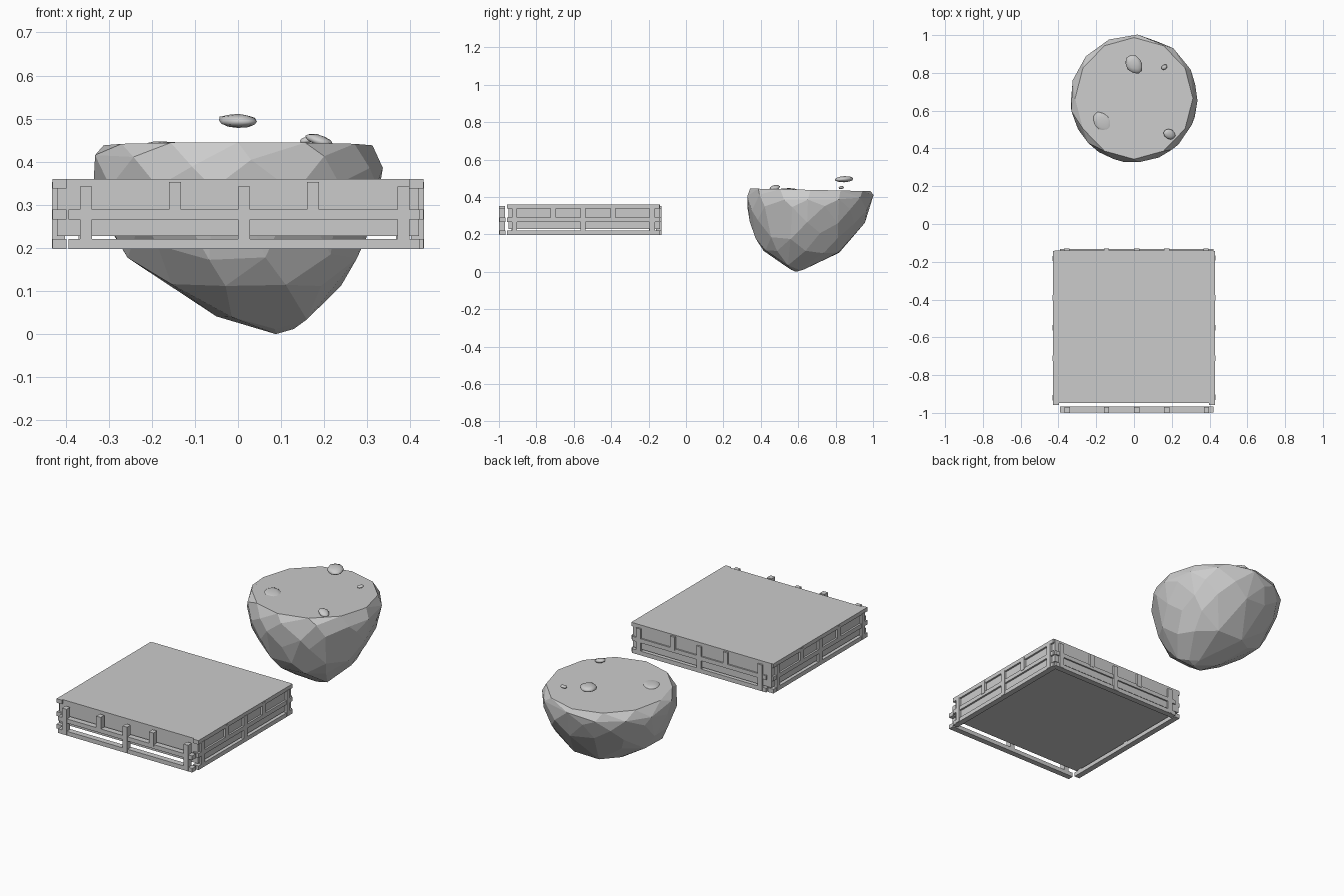
import bpy, bmesh, math, random
from mathutils import Vector, Matrix

if "Cube" in bpy.data.objects:
    bpy.data.objects.remove(bpy.data.objects["Cube"])

random.seed(4)


def finish(name, bm):
    bmesh.ops.recalc_face_normals(bm, faces=bm.faces)
    me = bpy.data.meshes.new(name)
    bm.to_mesh(me)
    bm.free()
    ob = bpy.data.objects.new(name, me)
    bpy.context.collection.objects.link(ob)
    return ob


def add_box(bm, x0, x1, y0, y1, z0, z1):
    m = Matrix.Translation(((x0 + x1) / 2, (y0 + y1) / 2, (z0 + z1) / 2))
    m = m @ Matrix.Diagonal((x1 - x0, y1 - y0, z1 - z0, 1))
    bmesh.ops.create_cube(bm, size=1, matrix=m)


# Platform slab
bm = bmesh.new()
add_box(bm, -0.42, 0.42, -0.948, -0.14, 0.228, 0.36)
finish("platform_slab", bm)


# Railing panel along local x, centred on its middle post, outer side faces -y
def railing(name, loc, turn, top_rail):
    bm = bmesh.new()
    h = 0.407
    rails = [(0.198, 0.221), (0.266, 0.289)]
    if top_rail:
        rails.append((0.338, 0.36))
    for z0, z1 in rails:
        add_box(bm, -h, h, -0.016, 0.016, z0, z1)
    # middle and end posts run full height, the others sit on the middle rail
    for x, z0, z1 in ((-0.367, 0.2, 0.342), (-0.16, 0.28, 0.353), (0, 0.2, 0.342),
                      (0.16, 0.28, 0.353), (0.37, 0.2, 0.342)):
        add_box(bm, x - 0.014, x + 0.014, -0.018, 0.013, z0, z1)
    ob = finish(name, bm)
    ob.location = loc
    ob.rotation_euler.z = turn
    return ob


railing("front_railing", (0.014, -0.982, 0), 0, False)
railing("back_railing", (0.014, -0.148, 0), math.pi, False)
railing("right_railing", (0.414, -0.55, 0), math.pi / 2, True)
railing("left_railing", (-0.414, -0.55, 0), -math.pi / 2, True)

# Floating rock: hull of jittered rings (z, x min, x max, y min, y max, sides)
rings = [
    (0.40, -0.335, 0.333, 0.33, 1.0, 13),
    (0.345, -0.332, 0.331, 0.328, 0.986, 13),
    (0.27, -0.306, 0.313, 0.343, 0.955, 13),
    (0.19, -0.262, 0.285, 0.37, 0.905, 12),
    (0.115, -0.185, 0.238, 0.41, 0.83, 10),
    (0.05, -0.05, 0.175, 0.49, 0.72, 7),
    (0.012, 0.045, 0.13, 0.56, 0.63, 4),
]
bm = bmesh.new()
for i in range(12):
    a = math.tau * i / 12 + math.pi / 2
    y = 0.665 + 0.322 * math.sin(a)
    bm.verts.new((0.312 * math.cos(a), y, 0.438 - 0.022 * (y - 0.665)))
for k, (z, x0, x1, y0, y1, n) in enumerate(rings):
    for i in range(n):
        a = math.tau * (i + 0.5 * (k % 2) + random.uniform(-0.15, 0.15)) / n
        bm.verts.new(((x0 + x1) / 2 + (x1 - x0) / 2 * math.cos(a) * 1.01,
                      (y0 + y1) / 2 + (y1 - y0) / 2 * math.sin(a) * 1.01,
                      z + (random.uniform(-0.018, 0.018) if k < 6 else 0)))
bm.verts.new((0.088, 0.588, 0.0))
res = bmesh.ops.convex_hull(bm, input=bm.verts[:])
bmesh.ops.delete(bm, geom=[v for v in bm.verts if not v.link_faces], context='VERTS')
bmesh.ops.dissolve_limit(bm, angle_limit=math.radians(7), verts=bm.verts[:], edges=bm.edges[:])
finish("floating_rock", bm)

# Pebbles: location, radii, turn, tilt
pebbles = [
    ((0.0, 0.845, 0.495), (0.053, 0.043, 0.016), -0.9, 0.05),
    ((0.16, 0.83, 0.45), (0.018, 0.013, 0.008), 0.6, -0.2),
    ((0.188, 0.475, 0.45), (0.034, 0.026, 0.012), -0.5, 0.3),
    ((-0.165, 0.535, 0.436), (0.065, 0.045, 0.011), -0.9, 0.05),
]
for i, (loc, rad, turn, tilt) in enumerate(pebbles):
    bm = bmesh.new()
    bmesh.ops.create_icosphere(bm, subdivisions=2, radius=1)
    for v in bm.verts:
        v.co *= random.uniform(0.93, 1.05)
    bmesh.ops.scale(bm, vec=Vector(rad), verts=bm.verts)
    for f in bm.faces:
        f.smooth = True
    ob = finish(f"pebble_{i + 1}", bm)
    ob.location = loc
    ob.rotation_euler = (0, tilt, turn)
